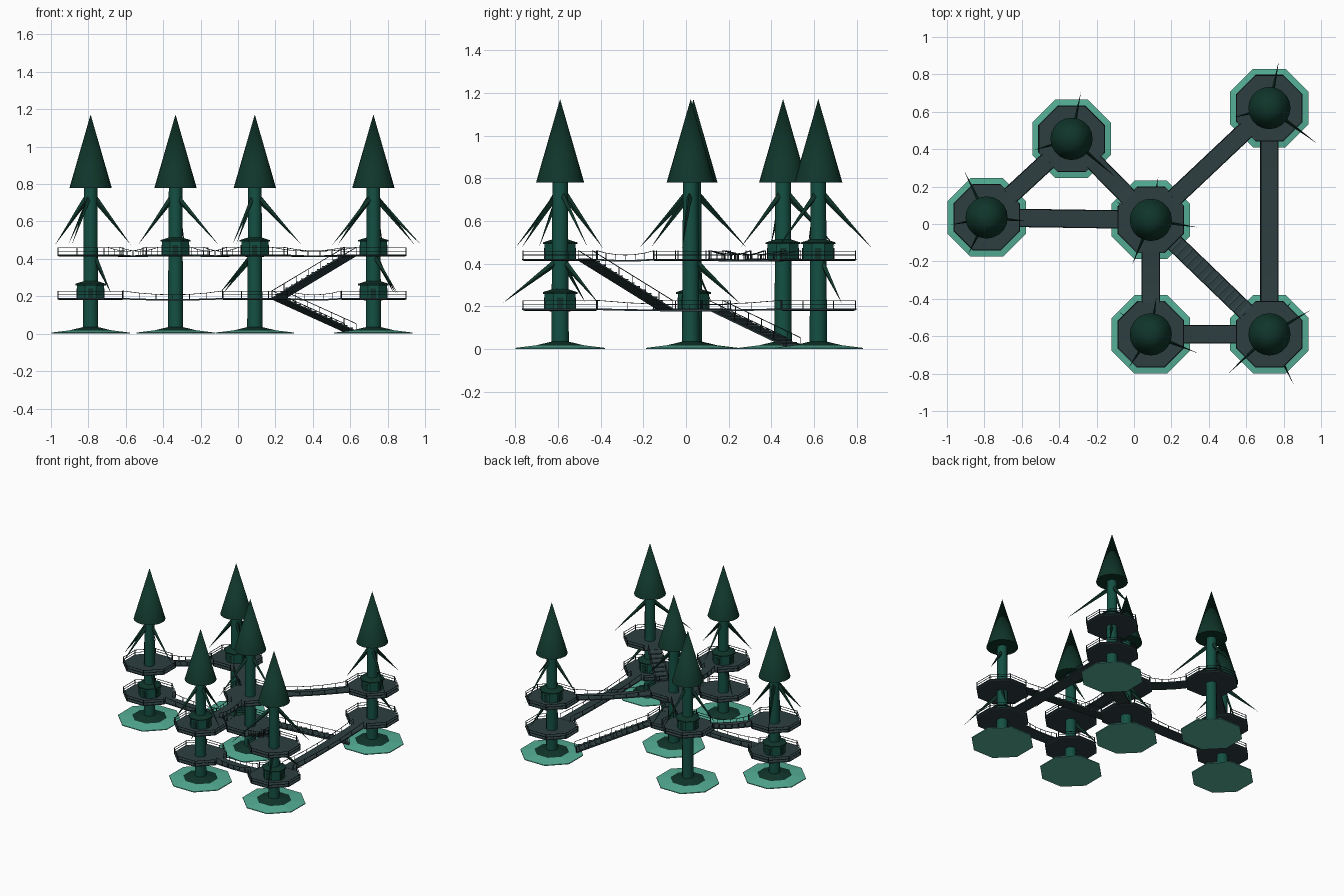
import bpy, bmesh, math
from mathutils import Vector as V

if "Cube" in bpy.data.objects:
    bpy.data.objects.remove(bpy.data.objects["Cube"])


def material(name, color):
    m = bpy.data.materials.new(name)
    m.diffuse_color = (*color, 1)
    m.use_nodes = True
    m.node_tree.nodes["Principled BSDF"].inputs["Base Color"].default_value = m.diffuse_color
    return m


BARK = material("bark green", (0.007, 0.080, 0.056))
LEAF = material("dark foliage", (0.005, 0.036, 0.023))
MOSS = material("pale moss", (0.090, 0.430, 0.305))
WOOD = material("slate planks", (0.027, 0.049, 0.053))
ROPE = material("dark rope", (0.014, 0.028, 0.032))

LOW, HIGH = 0.187, 0.42
RAIL = 0.042
DECK_R = 0.178

# tree name: x, y, deck levels, hut level
TREES = {
    "A": (-0.788, 0.035, (LOW, HIGH), LOW),
    "B": (-0.334, 0.455, (HIGH,), HIGH),
    "C": (0.09, 0.022, (LOW, HIGH), None),
    "D": (0.724, 0.62, (LOW, HIGH), HIGH),
    "E": (0.09, -0.59, (LOW, HIGH), HIGH),
    "F": (0.724, -0.59, (LOW, HIGH), LOW),
}
BRIDGES = [("A", "B", HIGH), ("B", "C", HIGH), ("A", "C", LOW), ("C", "D", HIGH),
           ("C", "E", HIGH), ("E", "F", LOW), ("D", "F", LOW)]
# from tree, height, to tree, height
STAIRS = [("F", HIGH, "C", LOW), ("C", LOW, "D", 0.012)]
# branch tips: tree, offset x, offset y, is high
BRANCHES = [
    ("A", -.12, .25, 1), ("A", -.10, -.20, 1), ("A", .215, -.02, 1), ("A", -.19, -.04, 1), ("A", .11, -.06, 0),
    ("B", .05, .25, 1), ("B", .23, -.2, 1), ("B", -.2, -.06, 1),
    ("C", .25, -.04, 1), ("C", -.19, .1, 0), ("C", -.1, -.24, 1), ("C", .04, .23, 0),
    ("D", .05, .25, 1), ("D", .255, -.19, 1), ("D", -.19, -.05, 1), ("D", .11, .11, 0),
    ("E", .25, -.1, 1), ("E", -.12, -.18, 1), ("E", -.17, .12, 0), ("E", .03, .2, 1),
    ("F", .13, -.27, 0), ("F", .22, .13, 1), ("F", -.22, -.21, 1), ("F", .12, .18, 0),
]

parts = {}


def part(name, mat):
    if name not in parts:
        parts[name] = (bmesh.new(), mat)
    return parts[name][0]


def lathe(bm, x, y, profile, sides, phase=0.0):
    """Turn (radius, z) points about a vertical axis; radius 0 gives a point."""
    rings = []
    for r, z in profile:
        n = sides if r > 0 else 1
        rings.append([bm.verts.new((x + r * math.cos(phase + k * math.tau / sides),
                                    y + r * math.sin(phase + k * math.tau / sides), z)) for k in range(n)])
    for a, b in zip(rings, rings[1:]):
        for k in range(sides):
            q = [a[k % len(a)], a[(k + 1) % len(a)], b[(k + 1) % len(b)], b[k % len(b)]]
            bm.faces.new(list(dict.fromkeys(q)))
    for ring in (rings[0], rings[-1]):
        if len(ring) > 1:
            bm.faces.new(ring)


def beam(bm, p, q, w, h):
    """Box of width w and depth h running from p to q."""
    p, q = V(p), V(q)
    d = (q - p).normalized()
    side = d.cross(V((0, 0, 1)))
    side = side.normalized() if side.length > 1e-4 else V((1, 0, 0))
    up = side.cross(d)
    ends = [[bm.verts.new(c + side * sx * w / 2 + up * sy * h / 2)
             for sx, sy in ((-1, -1), (1, -1), (1, 1), (-1, 1))] for c in (p, q)]
    for k in range(4):
        j = (k + 1) % 4
        bm.faces.new((ends[0][k], ends[0][j], ends[1][j], ends[1][k]))
    for e in ends:
        bm.faces.new(e)


def needle(bm, p, q, r):
    """Four sided spike from p to q."""
    p, q = V(p), V(q)
    d = (q - p).normalized()
    s = d.cross(V((0, 0, 1))).normalized()
    u = s.cross(d)
    ring = [bm.verts.new(p + s * r * a + u * r * 1.3 * b) for a, b in ((1, 0), (0, 1), (-1, 0), (0, -1))]
    tip = bm.verts.new(q)
    for k in range(4):
        bm.faces.new((ring[k], ring[(k + 1) % 4], tip))
    bm.faces.new(ring)


def heading(a, b):
    return math.atan2(TREES[b][1] - TREES[a][1], TREES[b][0] - TREES[a][0])


def edge_point(a, b, z, r=0.17):
    """Point on tree a's deck edge looking towards tree b."""
    t = heading(a, b)
    return V((TREES[a][0] + r * math.cos(t), TREES[a][1] + r * math.sin(t), z))


# openings in the railings, where bridges and stairs meet a deck
gaps = {}
for a, b, z in BRIDGES:
    gaps.setdefault((a, z), []).append(heading(a, b))
    gaps.setdefault((b, z), []).append(heading(b, a))
for a, za, b, zb in STAIRS:
    gaps.setdefault((a, za), []).append(heading(a, b))
    gaps.setdefault((b, zb), []).append(heading(b, a))

OCT = math.pi / 8
C8 = math.cos(OCT)
for name, (x, y, levels, hut) in TREES.items():
    # mossy mound with dark earth at the foot, trunk and crown
    lathe(part("mound", MOSS), x, y, [(.21 / C8, 0), (.21 / C8, .006), (.13, .017), (.03, .022)], 8, OCT)
    lathe(part("tree_foot", LEAF), x, y, [(.135, .015), (.04, .036)], 8, OCT)
    lathe(part("trunk", BARK), x, y, [(.041, .01), (.036, .8)], 12)
    lathe(part("crown", LEAF), x, y, [(.113, .78), (0, 1.172)], 20)
    for z in levels:
        # octagonal deck with railing
        lathe(part("deck", WOOD), x, y, [(.165 / C8, z - .008), (DECK_R / C8, z - .003), (DECK_R / C8, z + .003)],
              8, OCT)
        rail = part("deck_railing", ROPE)
        r = (DECK_R - .004) / C8
        pts = [V((x + r * math.cos(OCT + k * math.pi / 4), y + r * math.sin(OCT + k * math.pi / 4), z))
               for k in range(8)]
        for k in range(8):
            beam(rail, pts[k], pts[k] + V((0, 0, RAIL)), .005, .005)
            mid = (k + 1) * math.pi / 4
            if any(abs(math.remainder(mid - g, math.tau)) < .4 for g in gaps.get((name, z), [])):
                continue
            for h in (RAIL - .003, RAIL * .5):
                beam(rail, pts[k] + V((0, 0, h)), pts[(k + 1) % 8] + V((0, 0, h)), .003, .003)
    if hut:
        # round hut about the trunk, with roof and door panels
        lathe(part("hut", BARK), x, y, [(.078, hut), (.078, hut + .078)], 8, OCT)
        lathe(part("hut_roof", LEAF), x, y, [(.088, hut + .072), (.088, hut + .08), (.04, hut + .094)], 8, OCT)
        for k in range(4):
            t = k * math.pi / 2
            c = V((x + .0725 * math.cos(t), y + .0725 * math.sin(t), hut))
            beam(part("hut_door", LEAF), c, c + V((0, 0, .055)), *((.006, .03) if k % 2 == 0 else (.03, .006)))

# drooping branches
for name, dx, dy, high in BRANCHES:
    x, y = TREES[name][:2]
    d = V((dx, dy, 0)).normalized() * .025
    top, tip = (.72, .475) if high else (.405, .215)
    needle(part("branch", LEAF), (x + d.x, y + d.y, top), (x + dx, y + dy, tip), .013)


def walkway(p, q, sag, steps, width, rope_sag, kind):
    """Sagging plank walk with posts and ropes on both sides."""
    deck, rope = part(kind, WOOD), part(kind + "_ropes", ROPE)
    side = (q - p).cross(V((0, 0, 1))).normalized() * (width / 2 - .004)
    curve = lambda t: 4 * t * (1 - t)
    at = [p.lerp(q, k / steps) - V((0, 0, sag * curve(k / steps))) for k in range(steps + 1)]
    for k in range(steps):
        beam(deck, at[k], at[k + 1], width, .008)
        for s in (-1, 1):
            h = [V((0, 0, RAIL - rope_sag * curve(j / steps))) for j in (k, k + 1)]
            beam(rope, at[k] + side * s + h[0], at[k + 1] + side * s + h[1], .003, .003)
    for a in at:
        for s in (-1, 1):
            t = (a - p).length / (q - p).length
            beam(rope, a + side * s, a + side * s + V((0, 0, RAIL - rope_sag * curve(min(t, 1)))), .003, .003)


for a, b, z in BRIDGES:
    walkway(edge_point(a, b, z), edge_point(b, a, z), .006, 6, .098, .015, "bridge")

# stairs: sloping boards with treads
for a, za, b, zb in STAIRS:
    p, q = edge_point(a, b, za), edge_point(b, a, zb)
    walkway(p, q, 0, 6, .098, 0, "stairs")
    side = (q - p).cross(V((0, 0, 1))).normalized() * .045
    for k in range(1, 14):
        c = p.lerp(q, k / 14) + V((0, 0, .006))
        beam(part("stair_tread", WOOD), c - side, c + side, .028, .006)

for name, (bm, mat) in parts.items():
    bmesh.ops.recalc_face_normals(bm, faces=bm.faces[:])
    me = bpy.data.meshes.new(name)
    bm.to_mesh(me)
    bm.free()
    me.materials.append(mat)
    ob = bpy.data.objects.new(name, me)
    bpy.context.collection.objects.link(ob)
    if name in ("crown", "trunk"):
        bpy.ops.object.select_all(action="DESELECT")
        ob.select_set(True)
        bpy.context.view_layer.objects.active = ob
        bpy.ops.object.shade_smooth_by_angle(angle=math.radians(40))
